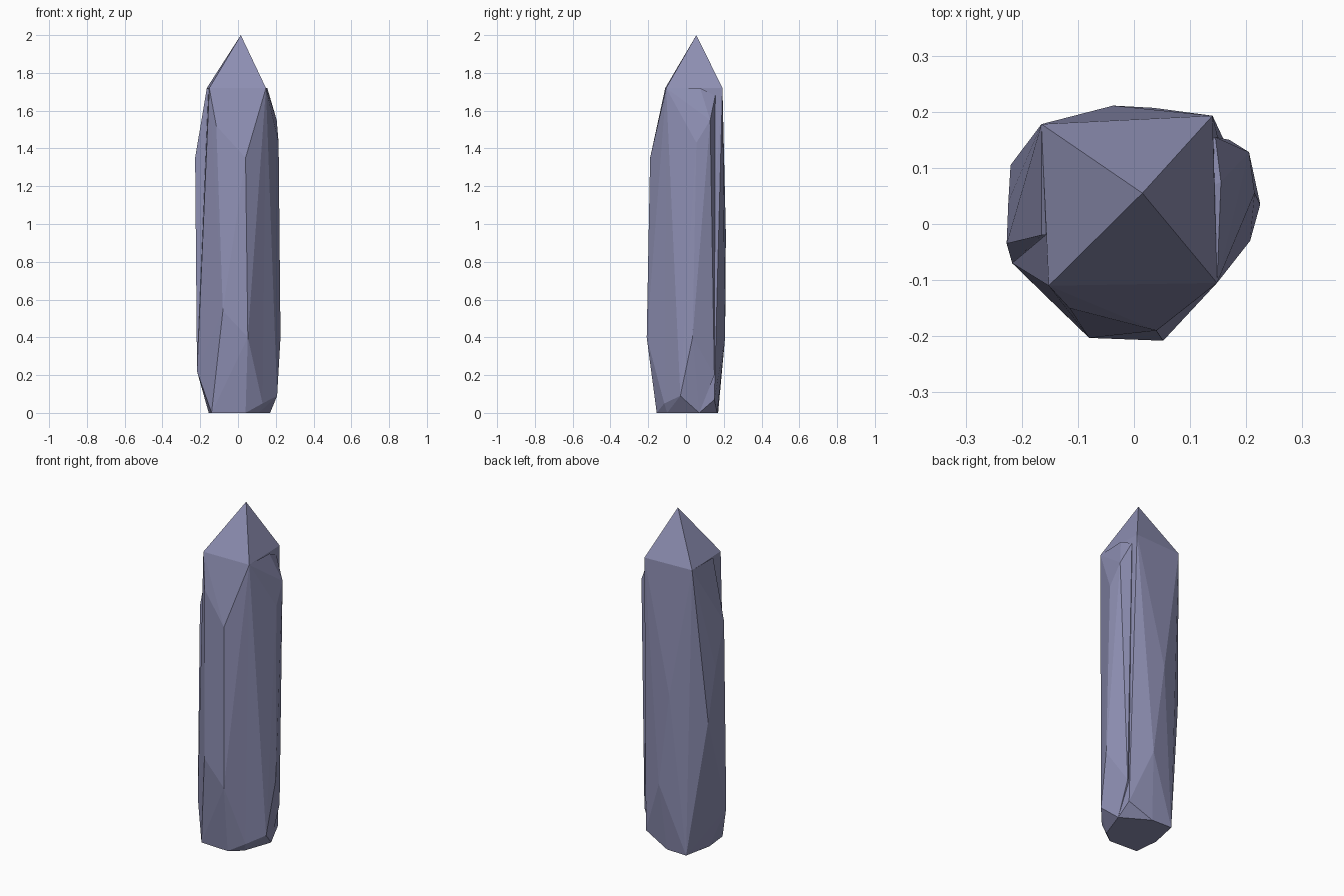
import bpy
import bmesh

if "Cube" in bpy.data.objects:
    bpy.data.objects.remove(bpy.data.objects["Cube"], do_unlink=True)

# Single crystal colour
crystal = bpy.data.materials.new("dusty violet crystal")
crystal.use_nodes = True
colour = (0.27, 0.275, 0.45, 1)
crystal.diffuse_color = colour
crystal.node_tree.nodes["Principled BSDF"].inputs["Base Color"].default_value = colour


def shard(name, points):
    """Faceted shard: the convex hull of its corner points, flat shaded."""
    bm = bmesh.new()
    for p in points:
        bm.verts.new(p)
    hull = bmesh.ops.convex_hull(bm, input=bm.verts[:])
    loose = {v for v in hull["geom_interior"] + hull["geom_unused"]
             if isinstance(v, bmesh.types.BMVert)}
    bmesh.ops.delete(bm, geom=list(loose), context="VERTS")
    bmesh.ops.recalc_face_normals(bm, faces=bm.faces[:])
    mesh = bpy.data.meshes.new(name)
    bm.to_mesh(mesh)
    bm.free()
    mesh.materials.append(crystal)
    obj = bpy.data.objects.new(name, mesh)
    bpy.context.collection.objects.link(obj)
    return obj


# Shared corners: tip, shoulders under it, and the cut base
tip = [(0.015, 0.055, 2)]
shoulders = [(-0.165, 0.178, 1.72), (0.14, 0.193, 1.72),
             (0.148, -0.105, 1.72), (-0.152, -0.11, 1.72)]
base = [(-0.12, 0.17, 0), (0.01, 0.165, 0), (0.17, 0.07, 0), (0.11, -0.1, 0),
        (0.04, -0.155, 0), (-0.14, -0.145, 0), (-0.155, 0, 0)]

# Ridges running up the front, back and sides of the core
front_ridges = [(0.04, -0.19, 1.35), (0.052, -0.208, 0.4), (0.13, -0.115, 0.05),
                (-0.08, -0.203, 0.54), (-0.115, -0.15, 1.52)]
back_ridges = [(-0.037, 0.211, 0.95), (0.035, 0.207, 0.4), (0.16, 0.15, 0.07)]
left_heel = [(-0.217, -0.07, 0.22)]
core = shard("crystal_core",
             tip + shoulders + base + front_ridges + back_ridges + left_heel)

# Growth along the +x side
side_growth = shard("left_side_shard", [
    (0.155, 0.075, 1.72), (0.148, -0.105, 1.72), (0.145, 0.155, 1.68),
    (0.205, 0.128, 1.55), (0.215, 0.055, 1.43), (0.225, 0.035, 0.4),
    (0.207, -0.03, 0.09), (0.13, -0.115, 0.05), (0.17, 0.15, 0.2),
    (0.17, 0.07, 0), (0.11, -0.1, 0), (0, 0.1, 0.1), (0, 0, 1.6)])

# Growth along the -x side
other_growth = shard("right_side_shard", [
    (-0.165, 0.178, 1.72), (-0.165, -0.02, 1.72), (-0.227, -0.035, 1.35),
    (-0.224, 0.04, 1.1), (-0.22, 0.105, 0.8), (-0.217, -0.07, 0.22),
    (-0.155, 0, 0), (-0.12, 0.17, 0), (0, 0, 0.1), (0, 0, 1.6)])
